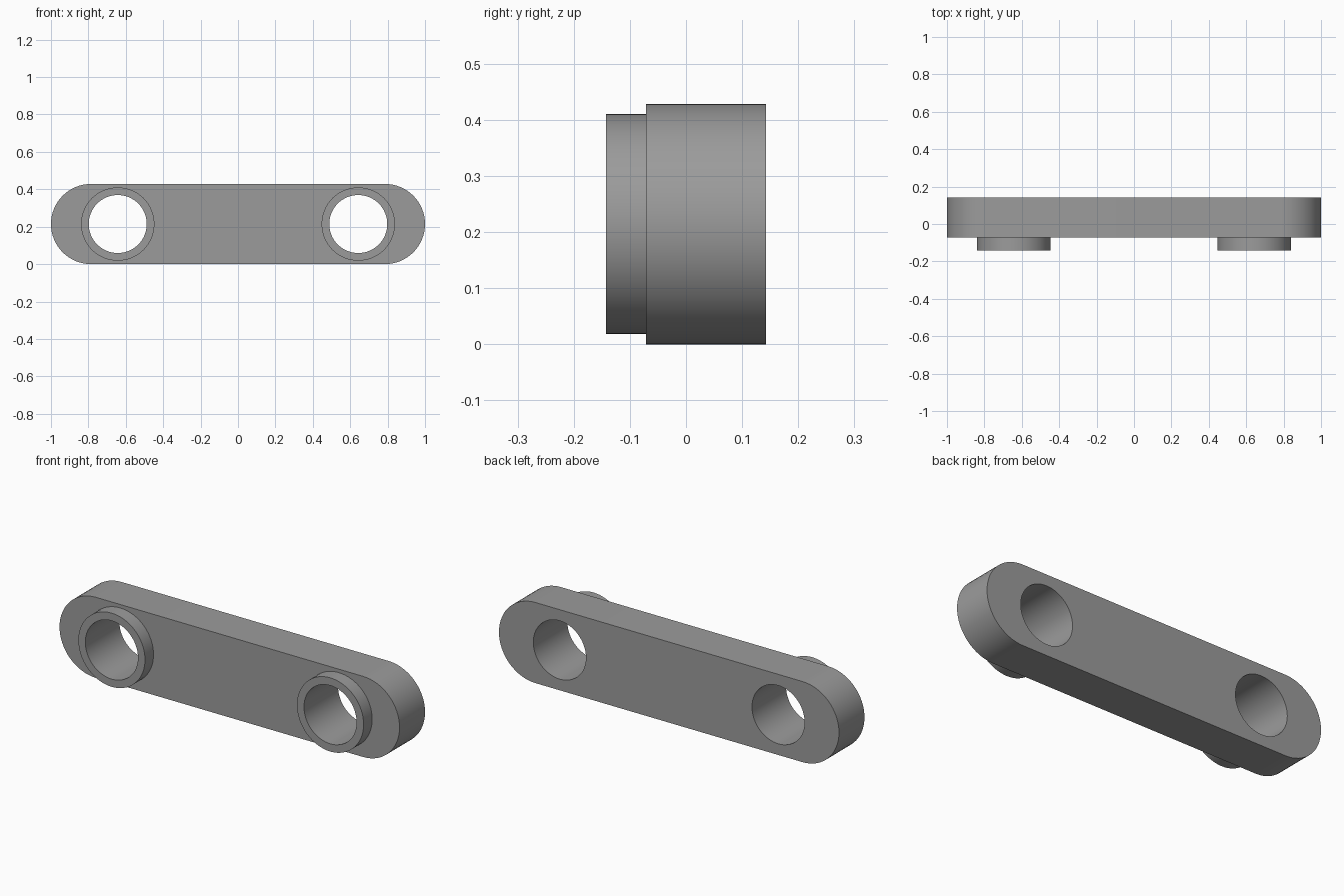
import bpy, bmesh, math

if "Cube" in bpy.data.objects:
    bpy.data.objects.remove(bpy.data.objects["Cube"])

END_R = 0.2143            # radius of the rounded ends
MID_Z = END_R
END_X = 1.0 - END_R       # centre of the rounded ends
HOLE_X = 0.643
HOLE_R = 0.155
BOSS_R = 0.196
FRONT, SEAT, BACK = -0.143, -0.071, 0.143

grey = bpy.data.materials.new("mid_grey")
grey.diffuse_color = (0.33, 0.33, 0.33, 1)
grey.use_nodes = True
grey.node_tree.nodes["Principled BSDF"].inputs["Base Color"].default_value = grey.diffuse_color


def arc(cx, r, start, sweep, steps):
    """Points on an arc in the x-z plane."""
    return [(cx + r * math.cos(start + sweep * i / steps),
             MID_Z + r * math.sin(start + sweep * i / steps)) for i in range(steps)]


def circle(cx, r):
    return arc(cx, r, 0, 2 * math.pi, 64)


def extrude_profile(name, loops, y0, y1, cap_back=True):
    """Solid between y0 and y1 from an outer loop and its holes."""
    bm = bmesh.new()
    rims = ([], [])
    for loop in loops:
        f = [bm.verts.new((x, y0, z)) for x, z in loop]
        b = [bm.verts.new((x, y1, z)) for x, z in loop]
        n = len(loop)
        for i in range(n):
            j = (i + 1) % n
            bm.faces.new((f[i], f[j], b[j], b[i]))
            rims[0].append(bm.edges.get((f[i], f[j])))
            rims[1].append(bm.edges.get((b[i], b[j])))
    for rim in rims[:2 if cap_back else 1]:
        bmesh.ops.triangle_fill(bm, edges=rim, use_beauty=True, normal=(0, -1, 0))
    bmesh.ops.recalc_face_normals(bm, faces=bm.faces[:])
    mesh = bpy.data.meshes.new(name)
    bm.to_mesh(mesh)
    bm.free()
    mesh.materials.append(grey)
    obj = bpy.data.objects.new(name, mesh)
    bpy.context.collection.objects.link(obj)
    bpy.ops.object.select_all(action='DESELECT')
    obj.select_set(True)
    bpy.context.view_layer.objects.active = obj
    bpy.ops.object.shade_smooth_by_angle(angle=math.radians(30))
    return obj


# Link plate: rounded bar with two through holes
q = math.pi / 2
right_end = arc(END_X, END_R, -q, math.pi, 32) + [(END_X, MID_Z + END_R)]
left_end = arc(-END_X, END_R, q, math.pi, 32) + [(-END_X, MID_Z - END_R)]
extrude_profile("link_plate",
                [right_end + left_end, circle(-HOLE_X, HOLE_R), circle(HOLE_X, HOLE_R)],
                SEAT, BACK)

# Raised collars around the holes, seated on the front of the plate
for side, x in (("left", -HOLE_X), ("right", HOLE_X)):
    extrude_profile(side + "_collar", [circle(x, BOSS_R), circle(x, HOLE_R)],
                    FRONT, SEAT, cap_back=False)
